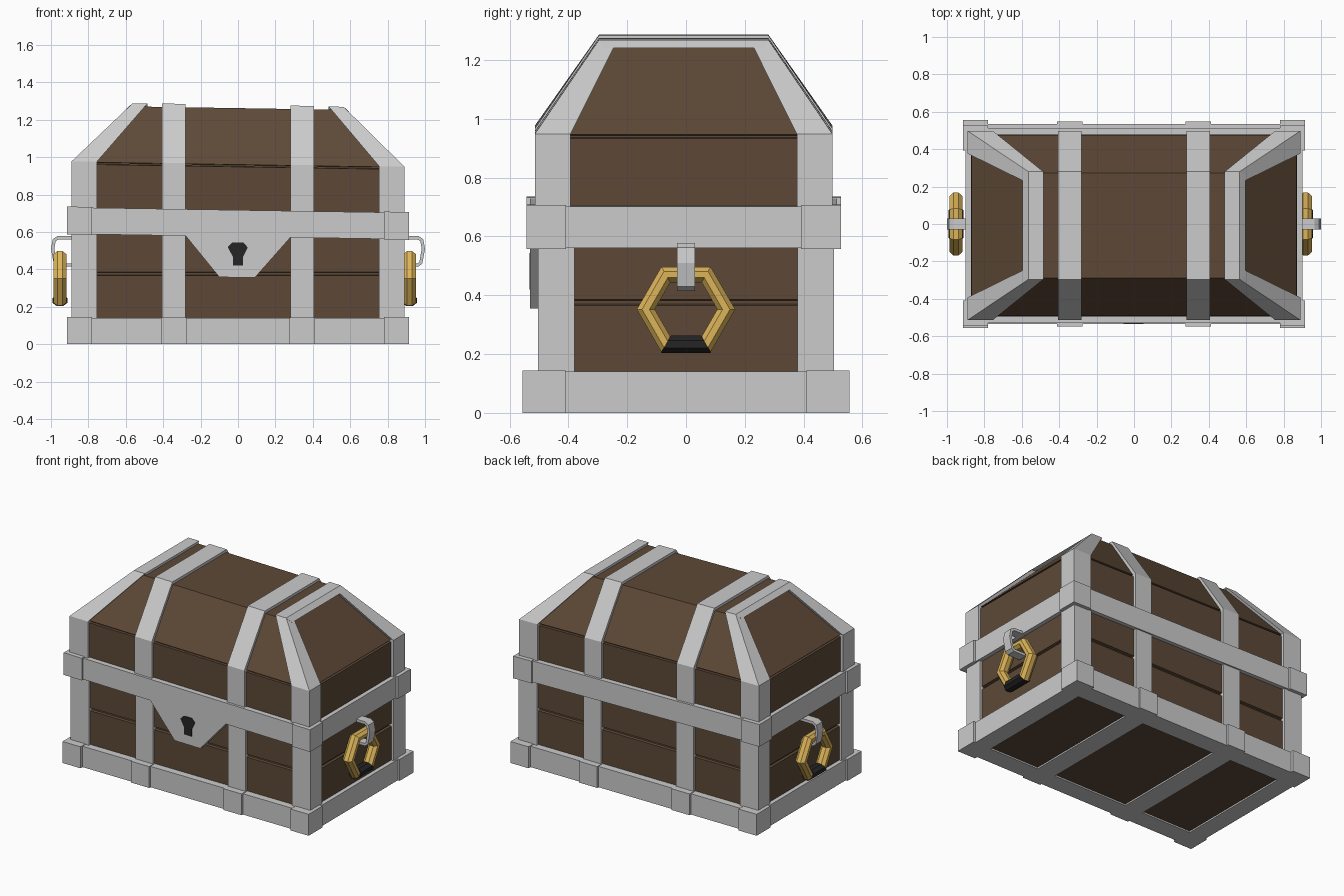
import bpy, bmesh
from math import cos, sin, radians

if "Cube" in bpy.data.objects:
    bpy.data.objects.remove(bpy.data.objects["Cube"])


def material(name, rgb):
    m = bpy.data.materials.new(name)
    m.diffuse_color = (*rgb, 1)
    m.use_nodes = True
    m.node_tree.nodes["Principled BSDF"].inputs["Base Color"].default_value = m.diffuse_color
    return m


WOOD = material("wood", (0.11, 0.066, 0.038))
GOLD = material("gold", (0.72, 0.46, 0.10))
DARK = material("dark", (0.018, 0.018, 0.018))


def finish(name, bm, mat=None, lid=False):
    # the lid sits slightly crooked and a touch forward
    if lid:
        for v in bm.verts:
            v.co.z -= 0.016 * v.co.x
            v.co.y -= 0.008
    bmesh.ops.recalc_face_normals(bm, faces=bm.faces)
    me = bpy.data.meshes.new(name)
    bm.to_mesh(me)
    bm.free()
    ob = bpy.data.objects.new(name, me)
    bpy.context.collection.objects.link(ob)
    if mat:
        me.materials.append(mat)
    return ob


def skin(bm, rings):
    # join equal-sized closed rings of points, capping both ends
    vs = [[bm.verts.new(p) for p in r] for r in rings]
    n = len(vs[0])
    for a, b in zip(vs, vs[1:]):
        for i in range(n):
            j = (i + 1) % n
            bm.faces.new((a[i], a[j], b[j], b[i]))
    bm.faces.new(vs[0][::-1])
    bm.faces.new(vs[-1])


def loft(name, rects, mat=None, lid=False, sx=1, sy=1):
    # stack of rectangles (x0, x1, y0, y1, z)
    bm = bmesh.new()
    skin(bm, [[(sx * x0, sy * y0, z), (sx * x1, sy * y0, z),
               (sx * x1, sy * y1, z), (sx * x0, sy * y1, z)]
              for x0, x1, y0, y1, z in rects])
    return finish(name, bm, mat, lid)


def box(name, x0, x1, y0, y1, z0, z1, **kw):
    return loft(name, [(x0, x1, y0, y1, z0), (x0, x1, y0, y1, z1)], **kw)


def plate(name, pts, y0, y1, mat=None, lid=False):
    # outline in x, z given thickness along y
    bm = bmesh.new()
    skin(bm, [[(x, y, z) for x, z in pts] for y in (y0, y1)])
    return finish(name, bm, mat, lid)


def centred(hx, hy, z):
    return (-hx, hx, -hy, hy, z)


# wooden body and lid, each with a plank groove
W, D = 0.872, 0.487
loft("body_planks", [centred(W, D, 0.01), centred(W, D, 0.366),
                     centred(W - .015, D - .015, 0.370), centred(W - .015, D - .015, 0.382),
                     centred(W, D, 0.386), centred(W, D, 0.60)], WOOD)
loft("lid_planks", [centred(W, D, 0.60), centred(W, D, 0.948),
                    centred(W - .015, D - .015, 0.950), centred(W - .015, D - .015, 0.958),
                    centred(W - .003, D - .003, 0.960), centred(0.55, 0.282, 1.262)], WOOD, True)

# rails around the base and the lid rim
for s in (-1, 1):
    box("base_long_rail", -0.90, 0.90, 0.41, 0.535, 0, 0.14, sy=s)
    box("base_end_rail", 0.78, 0.90, -0.42, 0.42, 0, 0.14, sx=s)
    box("rim_long_rail", -0.90, 0.90, 0.45, 0.522, 0.575, 0.717, lid=True, sy=s)
    box("rim_end_rail", 0.80, 0.90, -0.46, 0.46, 0.575, 0.717, lid=True, sx=s)

# corner posts, corner blocks and hip straps
for sx in (-1, 1):
    for sy in (-1, 1):
        k = dict(sx=sx, sy=sy)
        box("base_corner_block", 0.78, 0.914, 0.41, 0.556, 0, 0.144, **k)
        box("body_corner_post", 0.755, 0.89, 0.38, 0.504, 0.10, 0.60, **k)
        box("rim_corner_block", 0.78, 0.914, 0.40, 0.535, 0.572, 0.721, lid=True, **k)
        loft("lid_corner_strap", [(0.755, 0.89, 0.385, 0.506, 0.65),
                                  (0.755, 0.89, 0.385, 0.506, 0.963),
                                  (0.485, 0.565, 0.225, 0.288, 1.278)], lid=True, **k)

# bands wrapped over the chest and straps at the ends of the roof
for s in (-1, 1):
    a, b = 0.28, 0.407
    box("base_band", a - .004, b + .004, -0.548, 0.548, 0, 0.143, sx=s)
    box("body_band", a, b, -0.504, 0.504, 0.10, 0.60, sx=s)
    loft("lid_band", [(a, b, -0.506, 0.506, 0.65), (a, b, -0.506, 0.506, 0.963),
                      (a, b, -0.288, 0.288, 1.28)], lid=True, sx=s)
    loft("lid_end_strap", [(0.485, 0.597, -0.27, 0.27, 1.25),
                           (0.485, 0.565, -0.288, 0.288, 1.278)], lid=True, sx=s)

# lock plate and keyhole
plate("lock_plate", [(-.28, .60), (-.28, .575), (-.1, .357), (.09, .357), (.28, .575), (.28, .60)],
      -0.522, -0.47, lid=True)
plate("keyhole", [(-.028, .42), (.028, .42), (.028, .468), (.052, .518), (.03, .543),
                  (-.03, .543), (-.055, .518), (-.028, .468)], -0.525, -0.50, DARK, True)


def hex_ring(name, cx, r, corners, mat, closed):
    # octagonal tube along the sides of a hexagon lying in y, z
    bm = bmesh.new()
    loops = []
    for c in corners:
        t = radians(60 * c)
        loop = []
        for j in range(8):
            u = radians(45 * j + 22.5)
            rad = 0.137 + r * sin(u)
            loop.append((cx + 1.12 * r * cos(u), rad * cos(t), 0.352 + rad * sin(t)))
        loops.append(loop)
    if not closed:
        skin(bm, loops)
    else:
        vs = [[bm.verts.new(p) for p in l] for l in loops]
        for i in range(6):
            p, q = vs[i], vs[(i + 1) % 6]
            for j in range(8):
                h = (j + 1) % 8
                bm.faces.new((p[j], p[h], q[h], q[j]))
    return finish(name, bm, mat)


# ring handles with dark grips, hanging from hooks
HOOK = [(.87, .578), (.965, .578), (.99, .562), (1.0, .51), (.985, .43), (.965, .415), (.87, .415),
        (.87, .432), (.96, .432), (.97, .44), (.982, .51), (.975, .55), (.96, .56), (.87, .56)]
for s, cx in ((-1, -0.952), (1, 0.917)):
    hex_ring("ring_handle", cx, 0.033, range(6), GOLD, True)
    hex_ring("ring_grip", cx, 0.038, (4, 5), DARK, False)
    plate("handle_hook", [(s * x, z) for x, z in HOOK], -0.03, 0.03)
